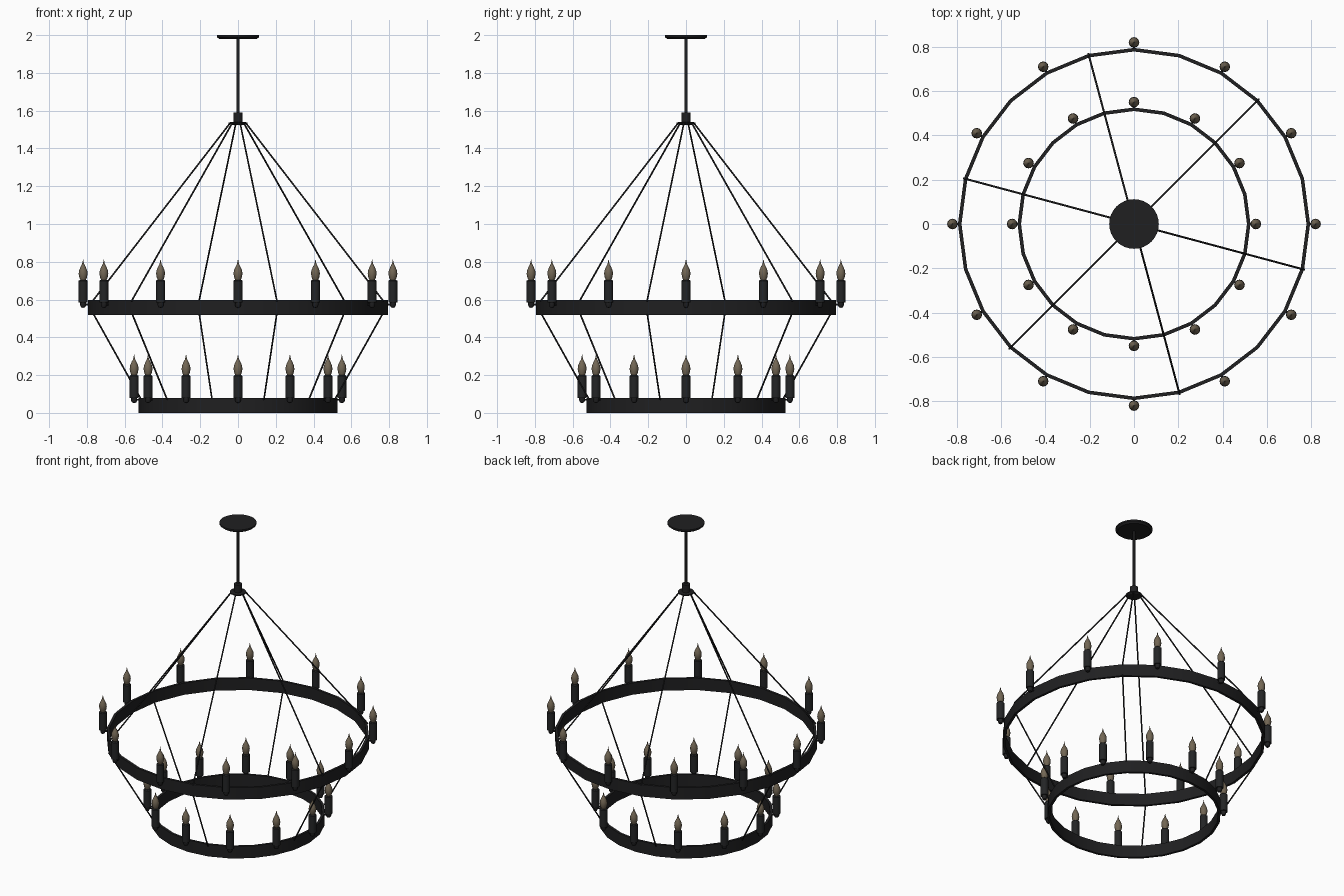
import bpy, math
from mathutils import Vector

if "Cube" in bpy.data.objects:
    bpy.data.objects.remove(bpy.data.objects["Cube"])

def material(name, rgb):
    m = bpy.data.materials.new(name)
    m.diffuse_color = (*rgb, 1)
    m.use_nodes = True
    m.node_tree.nodes["Principled BSDF"].inputs["Base Color"].default_value = m.diffuse_color
    return m

IRON = material("black_iron", (0.014, 0.014, 0.015))
SLEEVE = material("dark_sleeve", (0.017, 0.018, 0.019))
BULB = material("smoky_amber_bulb", (0.17, 0.135, 0.09))

def lathe(name, profile, sides, mat, loc=(0, 0, 0), closed=False, smooth=35):
    """Spin (radius, z) points about z; closed joins last point to first."""
    verts, rings, faces = [], [], []
    for r, z in profile:
        if r == 0:
            rings.append([len(verts)] * sides)
            verts.append((0, 0, z))
        else:
            rings.append(list(range(len(verts), len(verts) + sides)))
            verts += [(r * math.cos(2 * math.pi * i / sides),
                       r * math.sin(2 * math.pi * i / sides), z) for i in range(sides)]
    pairs = list(zip(rings, rings[1:] + rings[:1])) if closed else list(zip(rings, rings[1:]))
    for a, b in pairs:
        for i in range(sides):
            j = (i + 1) % sides
            faces.append(tuple(dict.fromkeys((a[i], a[j], b[j], b[i]))))
    me = bpy.data.meshes.new(name)
    me.from_pydata(verts, [], faces)
    me.materials.append(mat)
    me.shade_smooth()
    me.set_sharp_from_angle(angle=math.radians(smooth))
    ob = bpy.data.objects.new(name, me)
    ob.location = loc
    bpy.context.collection.objects.link(ob)
    return ob

def rod(name, a, b, r, sides=8):
    """Thin capped cylinder between two points."""
    a, b = Vector(a), Vector(b)
    d = b - a
    ob = lathe(name, [(0, 0), (r, 0), (r, d.length), (0, d.length)], sides, IRON, a, smooth=50)
    ob.rotation_mode = 'QUATERNION'
    ob.rotation_quaternion = d.to_track_quat('Z', 'Y')
    return ob

def polar(r, deg, z):
    t = math.radians(deg)
    return (r * math.cos(t), r * math.sin(t), z)

# ceiling canopy, stem and hub
lathe("ceiling_canopy", [(0, 1.98), (0.1, 1.98), (0.112, 1.99), (0.112, 2.0), (0, 2.0)], 32, IRON)
rod("stem", (0, 0, 1.58), (0, 0, 1.985), 0.008, 12)
lathe("hub", [(0, 1.525), (0.04, 1.525), (0.05, 1.532), (0.05, 1.538), (0.025, 1.54),
              (0.025, 1.59), (0, 1.59)], 16, IRON)

# two ring bands, each carrying twelve candles
CANDLE = [(0, 0.08), (0.024, 0.08), (0.024, 0.195), (0.018, 0.2), (0, 0.2)]
PEG = [(0, 0.052), (0.011, 0.055), (0.016, 0.066), (0.016, 0.082), (0, 0.082)]
FLAME = [(0, 0.198), (0.014, 0.198), (0.02, 0.213), (0.0235, 0.232), (0.0215, 0.25),
         (0.014, 0.268), (0.006, 0.283), (0.003, 0.295), (0, 0.312)]
for level, radius, z0, z1, cr, cz in (("upper", 0.795, 0.518, 0.597, 0.82, 0.504),
                                      ("lower", 0.526, 0.0, 0.08, 0.55, 0.0)):
    inner = radius - 0.016
    lathe(level + "_ring", [(inner, z0), (radius, z0), (radius, z1), (inner, z1)],
          24, IRON, closed=True, smooth=30)
    for k in range(12):
        pos = polar(cr, 30 * k, cz)
        lathe(level + "_candle_sleeve", CANDLE, 12, SLEEVE, pos)
        lathe(level + "_candle_peg", PEG, 10, IRON, pos)
        lathe(level + "_flame_bulb", FLAME, 12, BULB, pos, smooth=60)
        # short arm tying the peg to the band
        rod(level + "_candle_arm", polar(radius - 0.008, 30 * k, cz + 0.07),
            polar(cr, 30 * k, cz + 0.07), 0.005, 6)

# six suspension rods, carried on to the lower ring
for k in range(6):
    a = 45 + 60 * k
    rod("upper_hanger", polar(0.045, a, 1.532), polar(0.797, a, 0.592), 0.0045)
    rod("lower_hanger", polar(0.793, a, 0.525), polar(0.53, a, 0.07), 0.0045)
